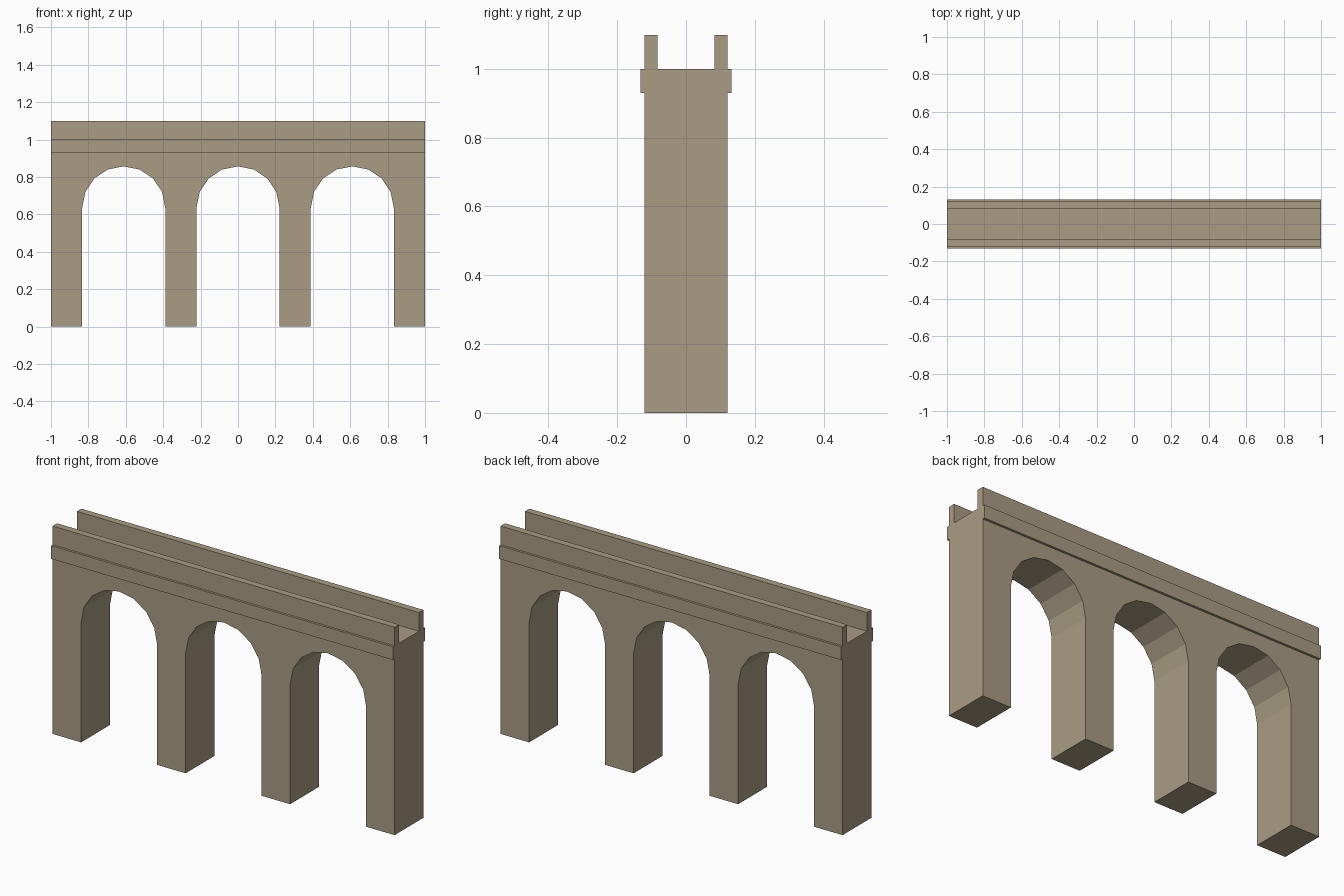
import bpy
import bmesh
from math import cos, sin, pi

default = bpy.data.objects.get("Cube")
if default:
    bpy.data.objects.remove(default, do_unlink=True)

# Main dimensions
PIER = 1 / 6                    # pier width
RADIUS = 2 / 9                  # arch radius
SPRING = 0.635                  # height where the arches start
ARCH_STEPS = 8
HALF_DEPTH = 0.12
BAND_DEPTH = 0.132
BAND_BOTTOM, DECK, TOP = 0.93, 1.0, 1.099
PARAPET = 0.037

stone = bpy.data.materials.new("Sandstone")
stone.use_nodes = True
colour = (0.395, 0.335, 0.225, 1)
stone.diffuse_color = colour
bsdf = stone.node_tree.nodes["Principled BSDF"]
bsdf.inputs["Base Color"].default_value = colour
bsdf.inputs["Roughness"].default_value = 0.9


def extrude_profile(name, outline, y0, y1):
    """Extrude an x-z outline from y0 to y1."""
    bm = bmesh.new()
    face = bm.faces.new([bm.verts.new((x, y0, z)) for x, z in outline])
    result = bmesh.ops.extrude_face_region(bm, geom=[face], use_keep_orig=True)
    moved = [v for v in result["geom"] if isinstance(v, bmesh.types.BMVert)]
    bmesh.ops.translate(bm, verts=moved, vec=(0, y1 - y0, 0))
    bmesh.ops.recalc_face_normals(bm, faces=bm.faces)
    mesh = bpy.data.meshes.new(name)
    bm.to_mesh(mesh)
    bm.free()
    mesh.materials.append(stone)
    obj = bpy.data.objects.new(name, mesh)
    bpy.context.collection.objects.link(obj)
    return obj


def rectangle(z0, z1):
    return [(-1, z0), (1, z0), (1, z1), (-1, z1)]


# Arcade wall: four piers joined by three faceted round arches
outline = [(-1, BAND_BOTTOM), (-1, 0)]
for i in range(3):
    centre = (i - 1) * (PIER + 2 * RADIUS)
    outline.append((centre - RADIUS, 0))
    for s in range(ARCH_STEPS + 1):
        a = pi * (1 - s / ARCH_STEPS)
        outline.append((centre + RADIUS * cos(a), SPRING + RADIUS * sin(a)))
    outline.append((centre + RADIUS, 0))
outline += [(1, 0), (1, BAND_BOTTOM)]
extrude_profile("arcade_wall", outline, -HALF_DEPTH, HALF_DEPTH)

# Projecting band that carries the deck
extrude_profile("deck_band", rectangle(BAND_BOTTOM, DECK), -BAND_DEPTH, BAND_DEPTH)

# Parapets along both edges
for name, side in (("front_parapet", -1), ("back_parapet", 1)):
    extrude_profile(name, rectangle(DECK, TOP),
                    side * HALF_DEPTH, side * (HALF_DEPTH - PARAPET))
